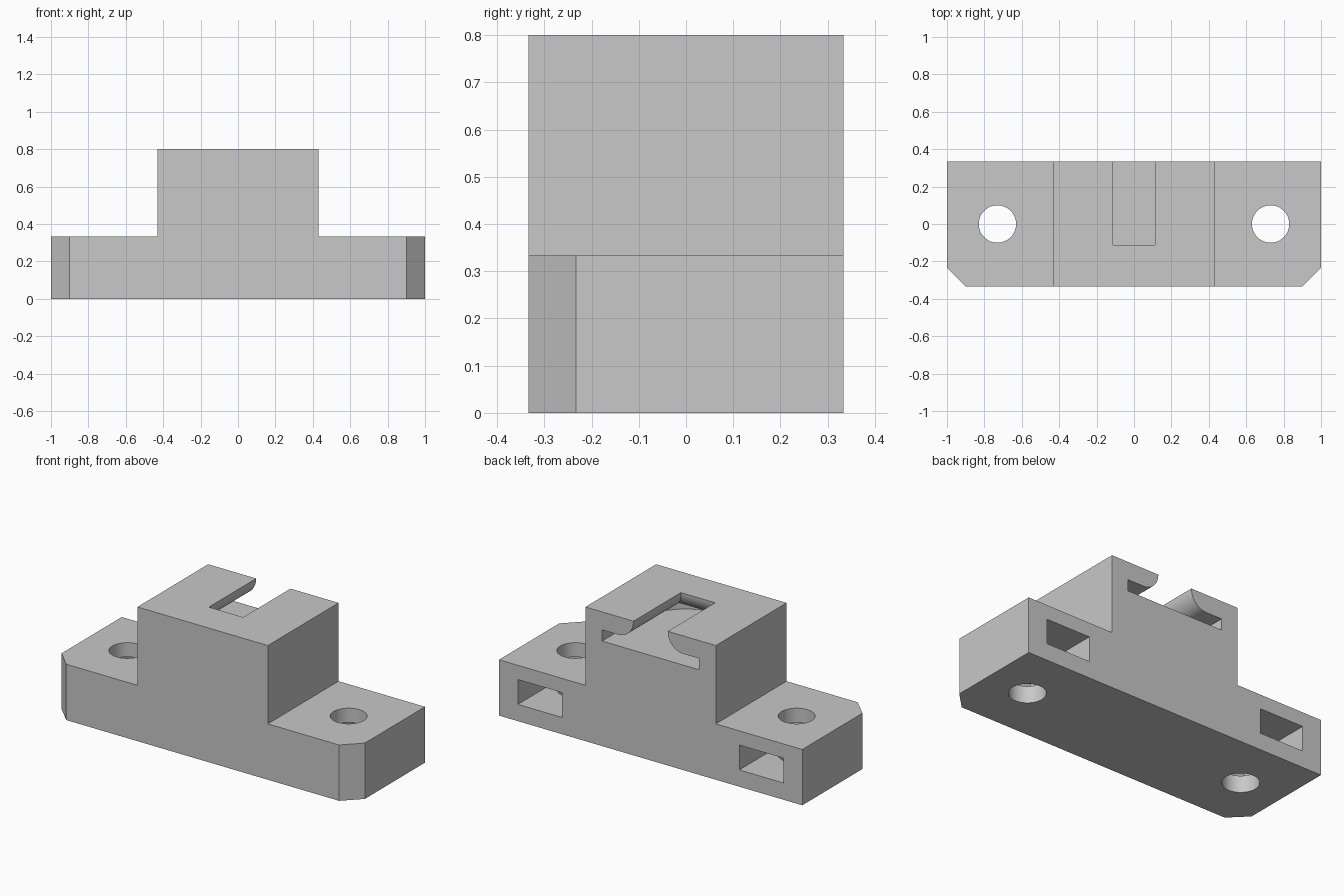
import bpy, bmesh, math

old = bpy.data.objects.get("Cube")
if old:
    bpy.data.objects.remove(old, do_unlink=True)

# Main dimensions
DEPTH = 0.333          # half depth of the bracket
BASE_TOP = 0.333
TOP = 0.8
HOLE_X = 0.73
FLOOR, CEILING = 0.626, 0.693

grey = bpy.data.materials.new("light_grey")
grey.use_nodes = True
colour = (0.58, 0.58, 0.58, 1)
grey.diffuse_color = colour
grey.node_tree.nodes["Principled BSDF"].inputs["Base Color"].default_value = colour


def make_object(name, bm):
    bmesh.ops.recalc_face_normals(bm, faces=bm.faces)
    mesh = bpy.data.meshes.new(name)
    bm.to_mesh(mesh)
    bm.free()
    mesh.materials.append(grey)
    obj = bpy.data.objects.new(name, mesh)
    bpy.context.collection.objects.link(obj)
    return obj


def prism(name, points, offset):
    """Extrude a closed outline of 3D points along an offset."""
    bm = bmesh.new()
    face = bm.faces.new([bm.verts.new(p) for p in points])
    new = bmesh.ops.extrude_face_region(bm, geom=[face])["geom"]
    bmesh.ops.translate(bm, vec=offset,
                        verts=[v for v in new if isinstance(v, bmesh.types.BMVert)])
    return make_object(name, bm)


def cut(target, cutter):
    """Subtract a cutter from the target, then discard the cutter."""
    mod = target.modifiers.new("cut", 'BOOLEAN')
    mod.operation, mod.solver, mod.object = 'DIFFERENCE', 'EXACT', cutter
    bpy.context.view_layer.update()
    graph = bpy.context.evaluated_depsgraph_get()
    mesh = bpy.data.meshes.new_from_object(target.evaluated_get(graph))
    target.modifiers.clear()
    target.data = mesh
    bpy.data.objects.remove(cutter, do_unlink=True)


# Stepped body: flanged base with a central block
half = [(1, 0), (1, BASE_TOP), (0.43, BASE_TOP), (0.43, TOP)]
outline = half + [(-x, z) for x, z in reversed(half)]
body = prism("mounting_bracket", [(x, -DEPTH, z) for x, z in outline], (0, 2 * DEPTH, 0))

# Chamfered front corners of the flanges
bm = bmesh.new()
bm.from_mesh(body.data)
corners = [e for e in bm.edges
           if all(abs(v.co.x) > 0.99 and v.co.y < 0 for v in e.verts)
           and abs(e.verts[0].co.z - e.verts[1].co.z) > 0.1]
bmesh.ops.bevel(bm, geom=corners, offset=0.1, segments=1, affect='EDGES')
bm.to_mesh(body.data)
bm.free()

# Bolt holes and rear nut slots
for side in (-1, 1):
    cx = side * HOLE_X
    circle = [(cx + 0.1 * math.cos(a), 0.1 * math.sin(a), -0.1)
              for a in (math.tau * i / 48 for i in range(48))]
    cut(body, prism("bolt_hole", circle, (0, 0, 0.6)))
    slot = [(cx + dx, y, 0.1) for dx, y in
            ((-0.145, -0.145), (0.145, -0.145), (0.145, 0.5), (-0.145, 0.5))]
    cut(body, prism("nut_slot", slot, (0, 0, 0.148)))

# Round-ended pocket under the top, open to the back
R = 0.32
arc = [(R * math.cos(a), R * math.sin(a), FLOOR)
       for a in (math.pi + math.pi * i / 48 for i in range(49))]
pocket = [(-R, 0.5, FLOOR)] + arc + [(R, 0.5, FLOOR)]
cut(body, prism("pocket", pocket, (0, 0, CEILING - FLOOR)))

# Narrow top opening whose lip is rounded on the underside
lip = TOP - CEILING
levels = [(0.113, TOP + 0.1)]
for i in range(13):
    a = math.pi / 2 * i / 12
    levels.append((0.113 + 0.1 * (1 - math.cos(a)), TOP - lip * math.sin(a)))
levels.append((levels[-1][0], CEILING - 0.03))
bm = bmesh.new()
rings = [[bm.verts.new(p) for p in ((-w, 0.5, z), (-w, -w, z), (w, -w, z), (w, 0.5, z))]
         for w, z in levels]
for upper, lower in zip(rings, rings[1:]):
    for i in range(4):
        j = (i + 1) % 4
        bm.faces.new((upper[i], upper[j], lower[j], lower[i]))
bm.faces.new(rings[0])
bm.faces.new(rings[-1])
cut(body, make_object("opening", bm))

# Smooth the curved walls while keeping edges crisp
bpy.ops.object.select_all(action='DESELECT')
body.select_set(True)
bpy.context.view_layer.objects.active = body
bpy.ops.object.shade_smooth_by_angle(angle=math.radians(30))
